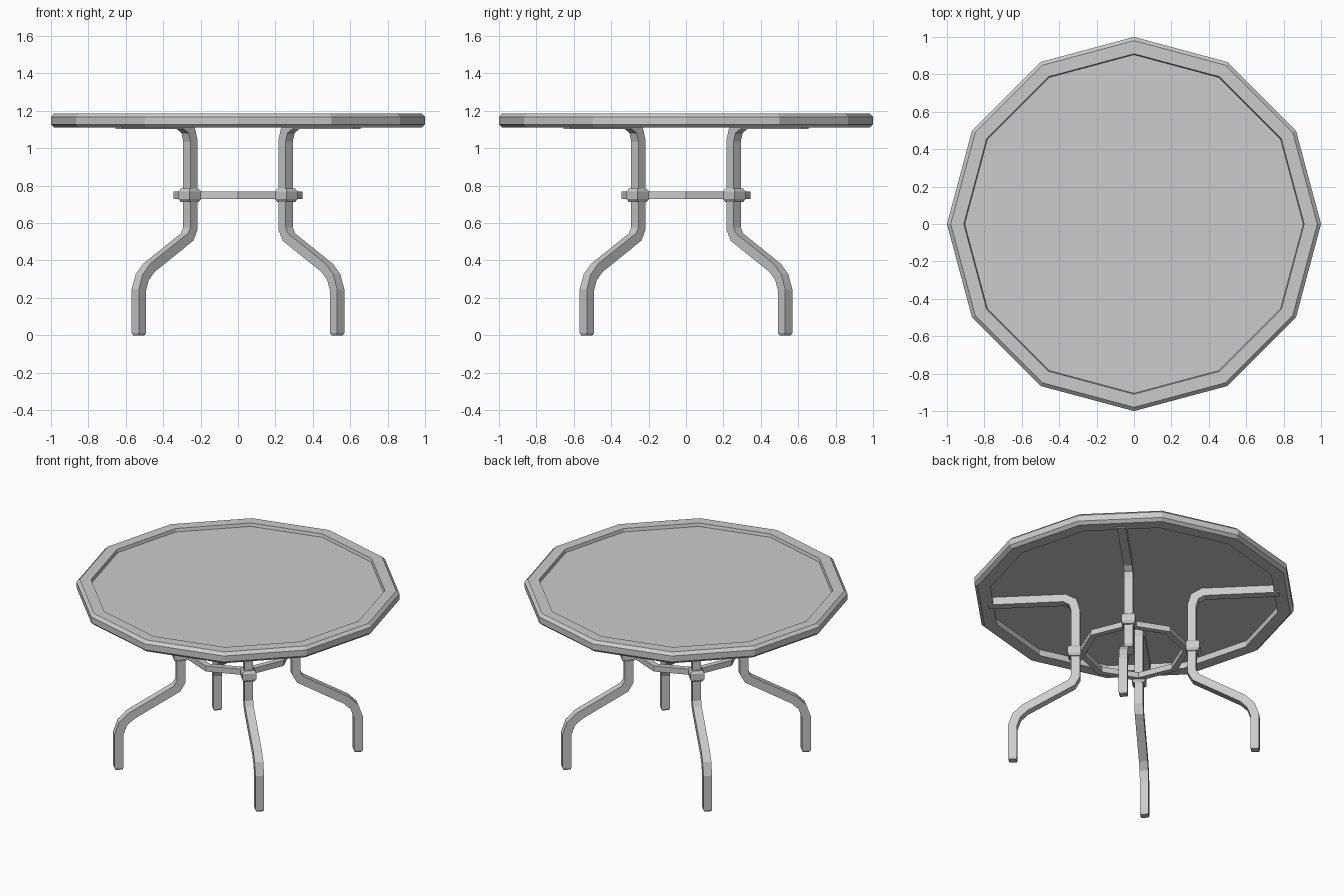
import bpy
import math
from mathutils import Vector

if "Cube" in bpy.data.objects:
    bpy.data.objects.remove(bpy.data.objects["Cube"], do_unlink=True)

grey = bpy.data.materials.new("light grey")
grey.use_nodes = True
colour = (0.6, 0.6, 0.6, 1)
grey.diffuse_color = colour
grey.node_tree.nodes["Principled BSDF"].inputs["Base Color"].default_value = colour


def make_object(name, verts, faces):
    mesh = bpy.data.meshes.new(name)
    mesh.from_pydata(verts, [], faces)
    mesh.materials.append(grey)
    obj = bpy.data.objects.new(name, mesh)
    bpy.context.collection.objects.link(obj)
    # Consistent outward faces
    bpy.context.view_layer.objects.active = obj
    obj.select_set(True)
    bpy.ops.object.mode_set(mode='EDIT')
    bpy.ops.mesh.select_all(action='SELECT')
    bpy.ops.mesh.normals_make_consistent(inside=False)
    bpy.ops.object.mode_set(mode='OBJECT')
    obj.select_set(False)
    return obj


def bridge(rings, sides, closed):
    """Quads between neighbouring rings; caps when the loft is open."""
    faces = []
    for i in range(rings if closed else rings - 1):
        a, b = i * sides, (i + 1) % rings * sides
        for k in range(sides):
            n = (k + 1) % sides
            faces.append((a + k, a + n, b + n, b + k))
    if not closed:
        faces += [tuple(range(sides)), tuple(range((rings - 1) * sides, rings * sides))]
    return faces


def lathe(name, profile, sides, closed):
    verts = [(r * math.cos(k * math.tau / sides), r * math.sin(k * math.tau / sides), z)
             for r, z in profile for k in range(sides)]
    return make_object(name, verts, bridge(len(profile), sides, closed))


def square_sweep(name, path, angle):
    """Square tube along (radius, height, half width) points in a radial plane."""
    out = Vector((math.cos(angle), math.sin(angle), 0))
    side = Vector((-math.sin(angle), math.cos(angle), 0))
    up = Vector((0, 0, 1))
    pts = [out * r + up * z for r, z, h in path]
    verts = []
    for i, p in enumerate(pts):
        d0 = (p - pts[max(i - 1, 0)]).normalized()
        d1 = (pts[min(i + 1, len(pts) - 1)] - p).normalized()
        tangent = (d0 + d1).normalized()
        normal = side.cross(tangent)
        half = path[i][2]
        miter = half / max(tangent.dot(d1 if d1.length else d0), 0.5)
        for a, b in ((1, 1), (-1, 1), (-1, -1), (1, -1)):
            verts.append(p + normal * miter * a + side * half * b)
    return make_object(name, verts, bridge(len(path), 4, False))


# Table top: raised rim with recessed panel above and below
lathe("table_top", [(0.905, 1.155), (0.9, 1.11), (0.98, 1.11), (1.0, 1.128),
                    (1.0, 1.168), (0.98, 1.187), (0.91, 1.187), (0.905, 1.166)], 12, False)

# Octagonal brace ring joining the legs
lathe("brace_ring", [(0.345, 0.73), (0.345, 0.768), (0.305, 0.768), (0.305, 0.73)], 8, True)

# Four bent legs, each with a collar where the brace ring meets it
W = 0.027
leg_path = [(0.75, 0, W * 0.8), (0.75, 0.012, W), (0.75, 0.24, W), (0.725, 0.31, W),
            (0.675, 0.36, W), (0.385, 0.525, W), (0.36, 0.57, W), (0.36, 1.04, W),
            (0.378, 1.1, W), (0.43, 1.13, W), (0.9, 1.13, W)]
collar_path = [(0.365, 0.712, 0.033), (0.365, 0.728, 0.043),
               (0.365, 0.77, 0.043), (0.365, 0.785, 0.033)]
corners = {"back_left": 45, "back_right": 135, "front_right": 225, "front_left": 315}
for corner, degrees in corners.items():
    square_sweep(corner + "_leg", leg_path, math.radians(degrees))
    square_sweep(corner + "_collar", collar_path, math.radians(degrees))
